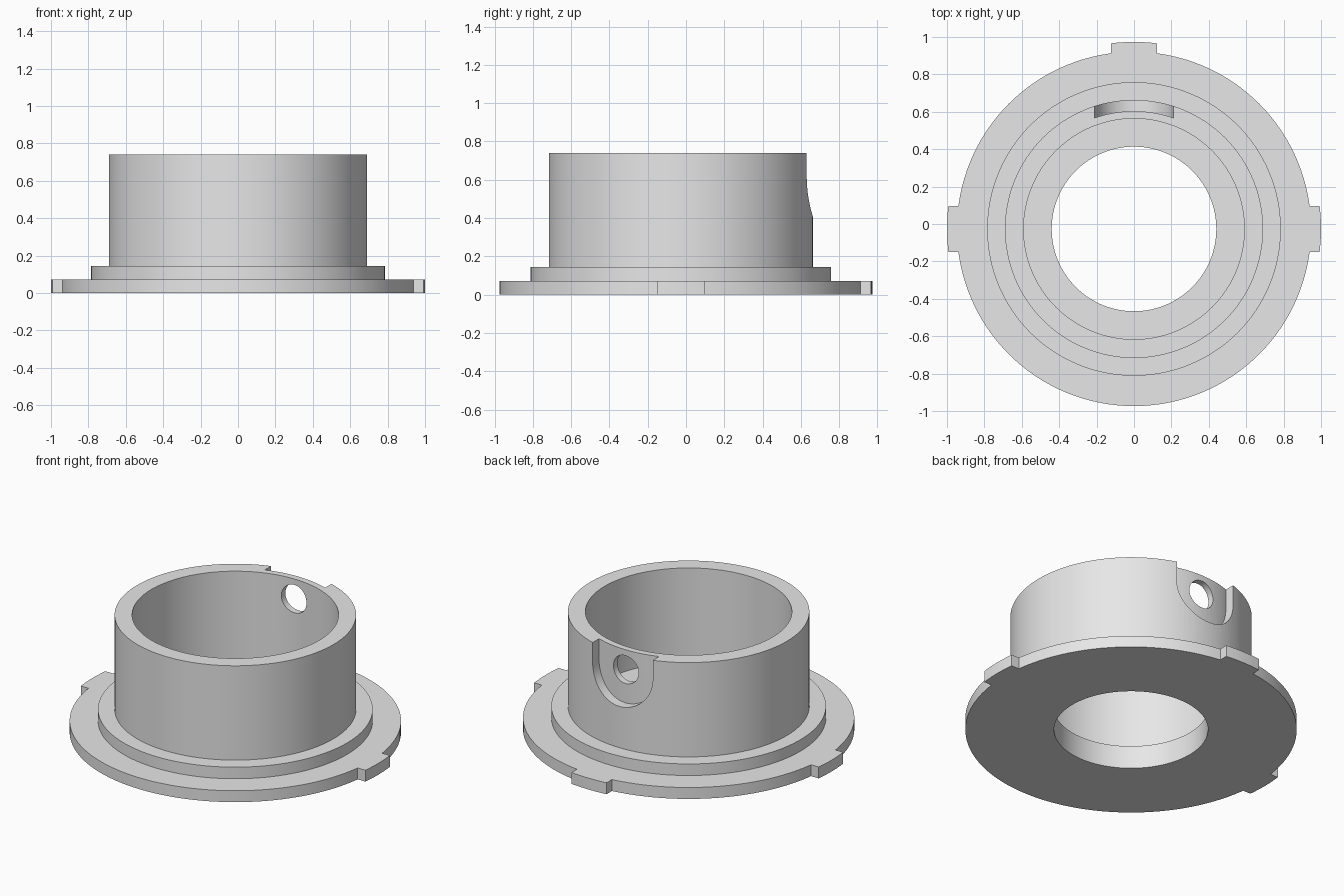
import bpy
import bmesh
from math import sin, cos, pi, asin, radians

if "Cube" in bpy.data.objects:
    bpy.data.objects.remove(bpy.data.objects["Cube"], do_unlink=True)

CENTRE_Y = -0.0265
RIM, TAB_R, TAB_HALF = 0.947, 1.0, 0.122
BORE, WALL_IN, RECESS, WALL_OUT, STEP = 0.44, 0.59, 0.63, 0.69, 0.785
FLANGE_TOP, STEP_TOP, TOP = 0.072, 0.145, 0.74
HOLE_Z, SLOT_R, HOLE_R = 0.615, 0.21, 0.088
SEGMENTS = 128

grey = bpy.data.materials.new("plain grey")
grey.use_nodes = True
grey.diffuse_color = (0.8, 0.8, 0.8, 1)
grey.node_tree.nodes["Principled BSDF"].inputs["Base Color"].default_value = (0.8, 0.8, 0.8, 1)


def make_object(name, bm):
    bmesh.ops.recalc_face_normals(bm, faces=bm.faces)
    mesh = bpy.data.meshes.new(name)
    bm.to_mesh(mesh)
    bm.free()
    mesh.materials.append(grey)
    obj = bpy.data.objects.new(name, mesh)
    bpy.context.collection.objects.link(obj)
    obj.location.y = CENTRE_Y
    return obj


def prism_y(name, outline, y0, y1):
    """Extrude an (x, z) outline along y."""
    bm = bmesh.new()
    face = bm.faces.new([bm.verts.new((x, y0, z)) for x, z in outline])
    new = bmesh.ops.extrude_face_region(bm, geom=[face])["geom"]
    verts = [v for v in new if isinstance(v, bmesh.types.BMVert)]
    bmesh.ops.translate(bm, verts=verts, vec=(0, y1 - y0, 0))
    return make_object(name, bm)


def arc(radius, start, end, count):
    return [(radius * cos(start + (end - start) * i / count),
             HOLE_Z + radius * sin(start + (end - start) * i / count))
            for i in range(count + 1)]


def cut(target, cutter):
    mod = target.modifiers.new("cut", "BOOLEAN")
    mod.operation = "DIFFERENCE"
    mod.solver = "EXACT"
    mod.object = cutter
    bpy.ops.object.select_all(action="DESELECT")
    bpy.context.view_layer.objects.active = target
    target.select_set(True)
    bpy.ops.object.modifier_apply(modifier=mod.name)
    bpy.data.objects.remove(cutter, do_unlink=True)


# Rim outline: plain circle with three straight-sided tabs
inner_a, outer_a = asin(TAB_HALF / TAB_R), asin(TAB_HALF / RIM)
tabs = [0, pi / 2, pi]
columns = []
for i in range(SEGMENTS):
    a = 2 * pi * i / SEGMENTS
    on_tab = any(cos(a - t) > cos(inner_a) for t in tabs)
    columns.append((a, TAB_R if on_tab else RIM))
for t in tabs:
    for side in (-1, 1):
        columns.append(((t + side * inner_a) % (2 * pi), TAB_R))
        columns.append(((t + side * outer_a) % (2 * pi), RIM))
columns.sort()

# Collar body: stepped section swept round the axis
bm = bmesh.new()
rings = []
for a, rim in columns:
    section = [(BORE, 0), (rim, 0), (rim, FLANGE_TOP), (STEP, FLANGE_TOP),
               (STEP, STEP_TOP), (WALL_OUT, STEP_TOP), (WALL_OUT, TOP),
               (WALL_IN, TOP), (WALL_IN, STEP_TOP), (BORE, STEP_TOP)]
    rings.append([bm.verts.new((r * cos(a), r * sin(a), z)) for r, z in section])
for k, ring in enumerate(rings):
    nxt = rings[(k + 1) % len(rings)]
    for j in range(len(ring)):
        m = (j + 1) % len(ring)
        bm.faces.new((ring[j], nxt[j], nxt[m], ring[m]))
collar = make_object("flanged_collar", bm)

# U-shaped recess in the back wall, with a curved floor
slot = prism_y("slot_cutter",
               [(-SLOT_R, 1)] + arc(SLOT_R, pi, 2 * pi, 32) + [(SLOT_R, 1)], 0.4, 0.9)
bm = bmesh.new()
bmesh.ops.create_cone(bm, cap_ends=True, segments=SEGMENTS, radius1=RECESS,
                      radius2=RECESS, depth=4)
cut(slot, make_object("core_cutter", bm))
cut(collar, slot)

# Round pin hole through the recess
cut(collar, prism_y("hole_cutter", arc(HOLE_R, 0, 2 * pi, 40)[:-1], 0.4, 0.9))

bpy.ops.object.select_all(action="DESELECT")
collar.select_set(True)
bpy.context.view_layer.objects.active = collar
bpy.ops.object.shade_smooth_by_angle(angle=radians(30))
